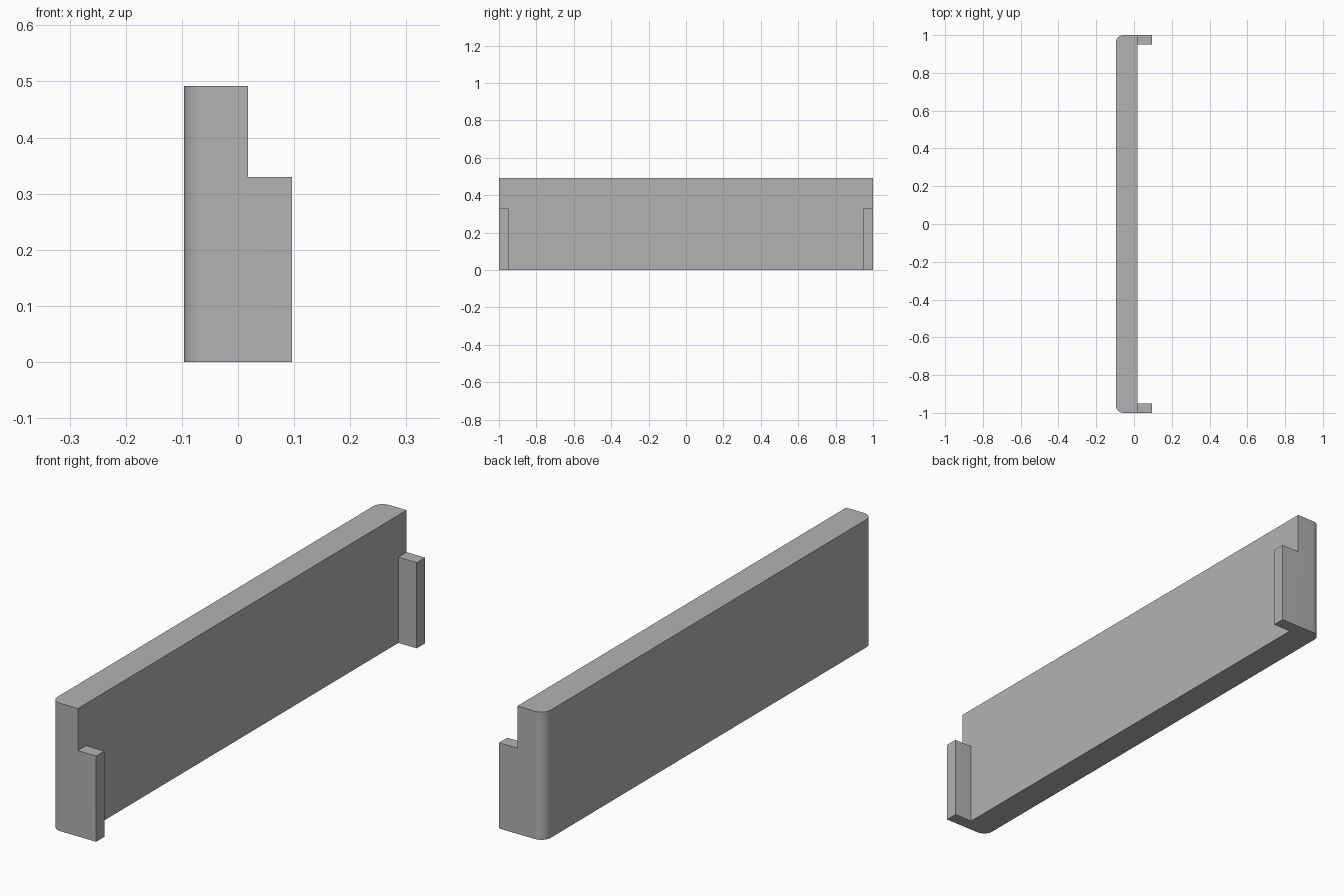
import bpy
import bmesh
from math import sin, cos, pi, radians

cube = bpy.data.objects.get("Cube")
if cube:
    bpy.data.objects.remove(cube, do_unlink=True)

BACK, FACE, TAB_END = -0.096, 0.018, 0.096   # x of outer face, inner face, tab tips
HALF, TAB_IN = 1.0, 0.95                     # y of ends and inner sides of the tabs
TAB_TOP, TOP = 0.33, 0.492                   # heights
RADIUS, STEPS = 0.04, 10

grey = bpy.data.materials.new("plain grey")
grey.use_nodes = True
colour = (0.45, 0.45, 0.45, 1)
grey.diffuse_color = colour
grey.node_tree.nodes["Principled BSDF"].inputs["Base Color"].default_value = colour

bm = bmesh.new()


def raise_faces(faces, height):
    """Extrude faces straight up and return the new top faces."""
    geom = bmesh.ops.extrude_face_region(bm, geom=faces)["geom"]
    verts = [g for g in geom if isinstance(g, bmesh.types.BMVert)]
    bmesh.ops.translate(bm, verts=verts, vec=(0, 0, height))
    return [g for g in geom if isinstance(g, bmesh.types.BMFace)]


# Footprint: a panel with rounded outer corners and a tab at each end
def end_points(side):
    arc = []
    for i in range(STEPS + 1):
        a = i / STEPS * pi / 2
        arc.append((BACK + RADIUS * (1 - sin(a)), side * (HALF - RADIUS * (1 - cos(a)))))
    points = [(FACE, side * TAB_IN), (FACE, side * HALF)] + arc
    return [bm.verts.new((x, y, 0)) for x, y in points]


ends = {side: end_points(side) for side in (-1, 1)}
base = [bm.faces.new(ends[1] + ends[-1][::-1])]
for side, verts in ends.items():
    tips = [bm.verts.new((TAB_END, side * y, 0)) for y in (HALF, TAB_IN)]
    base.append(bm.faces.new(verts[:2] + tips))

# Raise everything to the tab height, then the panel alone to full height
bmesh.ops.recalc_face_normals(bm, faces=bm.faces)
tops = raise_faces(base, TAB_TOP)
panel_top = min(tops, key=lambda f: f.calc_center_median().x)
raise_faces([panel_top], TOP - TAB_TOP)

# Join coplanar faces into clean flat sides
bmesh.ops.recalc_face_normals(bm, faces=bm.faces)
bmesh.ops.dissolve_limit(bm, angle_limit=radians(1), verts=bm.verts, edges=bm.edges)
bmesh.ops.recalc_face_normals(bm, faces=bm.faces)

mesh = bpy.data.meshes.new("end_tab_panel")
bm.to_mesh(mesh)
bm.free()
mesh.materials.append(grey)
panel = bpy.data.objects.new("end_tab_panel", mesh)
bpy.context.collection.objects.link(panel)
bpy.context.view_layer.objects.active = panel
panel.select_set(True)
bpy.ops.object.shade_smooth_by_angle(angle=radians(30))
